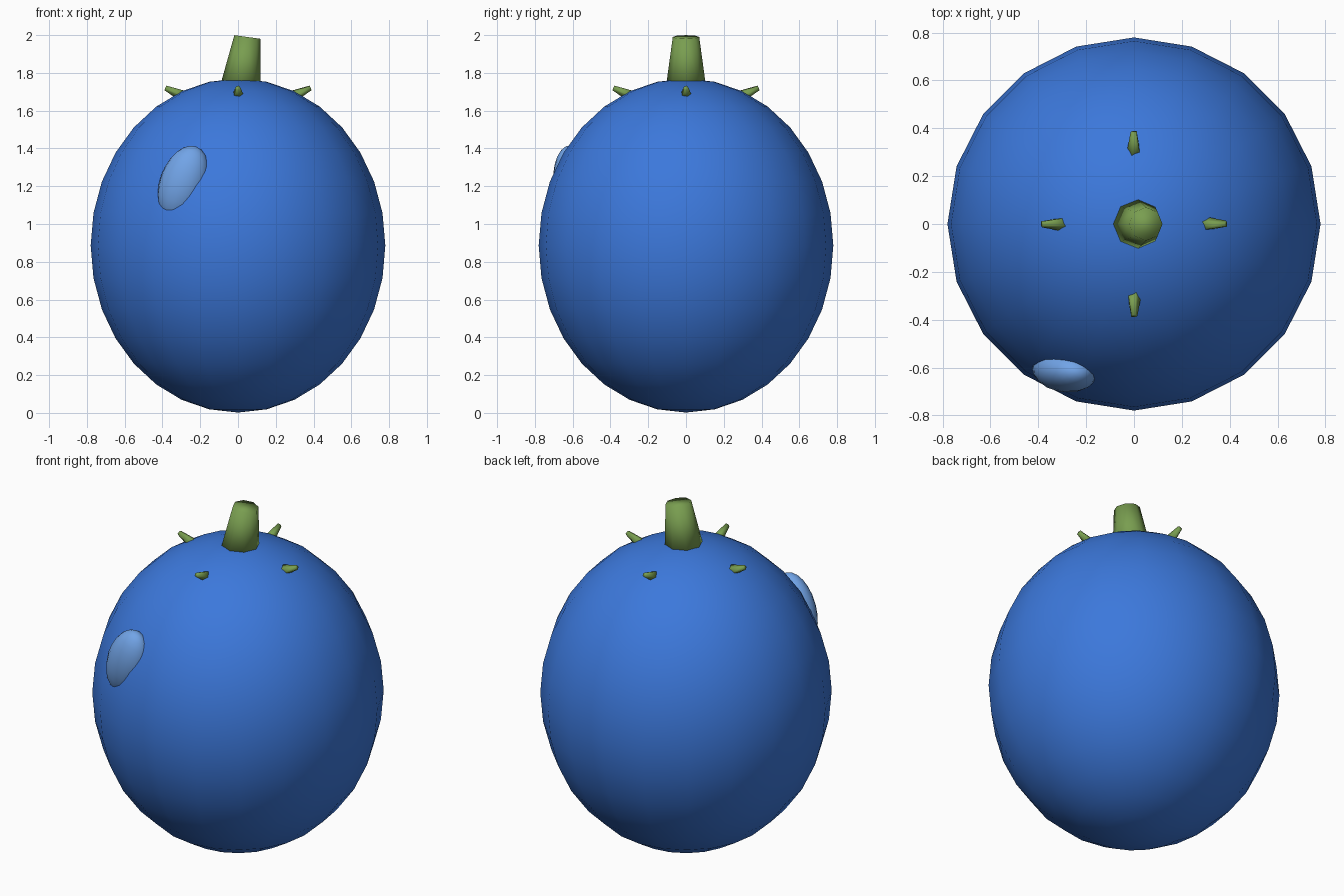
import bpy
import bmesh
from math import radians
from mathutils import Matrix, Vector

cube = bpy.data.objects.get("Cube")
if cube:
    bpy.data.objects.remove(cube, do_unlink=True)


def material(name, color):
    mat = bpy.data.materials.new(name)
    mat.use_nodes = True
    rgba = (*color, 1)
    mat.diffuse_color = rgba
    shader = next(n for n in mat.node_tree.nodes if n.type == 'BSDF_PRINCIPLED')
    shader.inputs["Base Color"].default_value = rgba
    return mat


def finish(name, bm, mat, transform):
    """Turn a bmesh into a smooth-shaded object in its final place."""
    bm.transform(transform)
    for face in bm.faces:
        face.smooth = True
    mesh = bpy.data.meshes.new(name)
    bm.to_mesh(mesh)
    bm.free()
    mesh.materials.append(mat)
    obj = bpy.data.objects.new(name, mesh)
    bpy.context.collection.objects.link(obj)
    return obj


def ellipsoid(name, mat, center, radii, turn, segments, rings):
    bm = bmesh.new()
    bmesh.ops.create_uvsphere(bm, u_segments=segments, v_segments=rings, radius=1)
    scale = Matrix.Diagonal((*radii, 1))
    return finish(name, bm, mat, Matrix.Translation(center) @ turn @ scale)


def cone(name, mat, center, r_base, r_tip, length, turn, sides):
    bm = bmesh.new()
    bmesh.ops.create_cone(bm, cap_ends=True, segments=sides,
                          radius1=r_base, radius2=r_tip, depth=length)
    return finish(name, bm, mat, Matrix.Translation(center) @ turn)


def rot(degrees, axis):
    return Matrix.Rotation(radians(degrees), 4, axis)


blue = material("berry blue", (0.045, 0.188, 0.71))
pale = material("pale blue shine", (0.17, 0.38, 0.82))
green = material("stem green", (0.19, 0.34, 0.08))

# Berry body
ellipsoid("berry_body", blue, (0, 0, 0.886), (0.78, 0.78, 0.884),
          Matrix.Identity(4), 20, 16)

# Raised shine spot on the front
ellipsoid("shine_spot", pale, (-0.29, -0.612, 1.217), (0.125, 0.092, 0.205),
          rot(-8, 'Z') @ rot(20, 'Y'), 16, 12)

# Leaning stem
stem_turn = rot(8, 'Y')
stem_top = Vector((0.05, 0, 1.99))
stem_length = 0.28
stem_center = stem_top - stem_turn.to_3x3() @ Vector((0, 0, stem_length / 2))
cone("stem", green, stem_center, 0.108, 0.07, stem_length, stem_turn, 8)

# Four little sepals around the stem
for side, angle in (("left", 0), ("back", 90), ("right", 180), ("front", 270)):
    around = rot(angle, 'Z')
    cone("sepal_" + side, green, around @ Vector((0.33, 0, 1.695)),
         0.035, 0.014, 0.12, around @ rot(65, 'Y'), 5)
